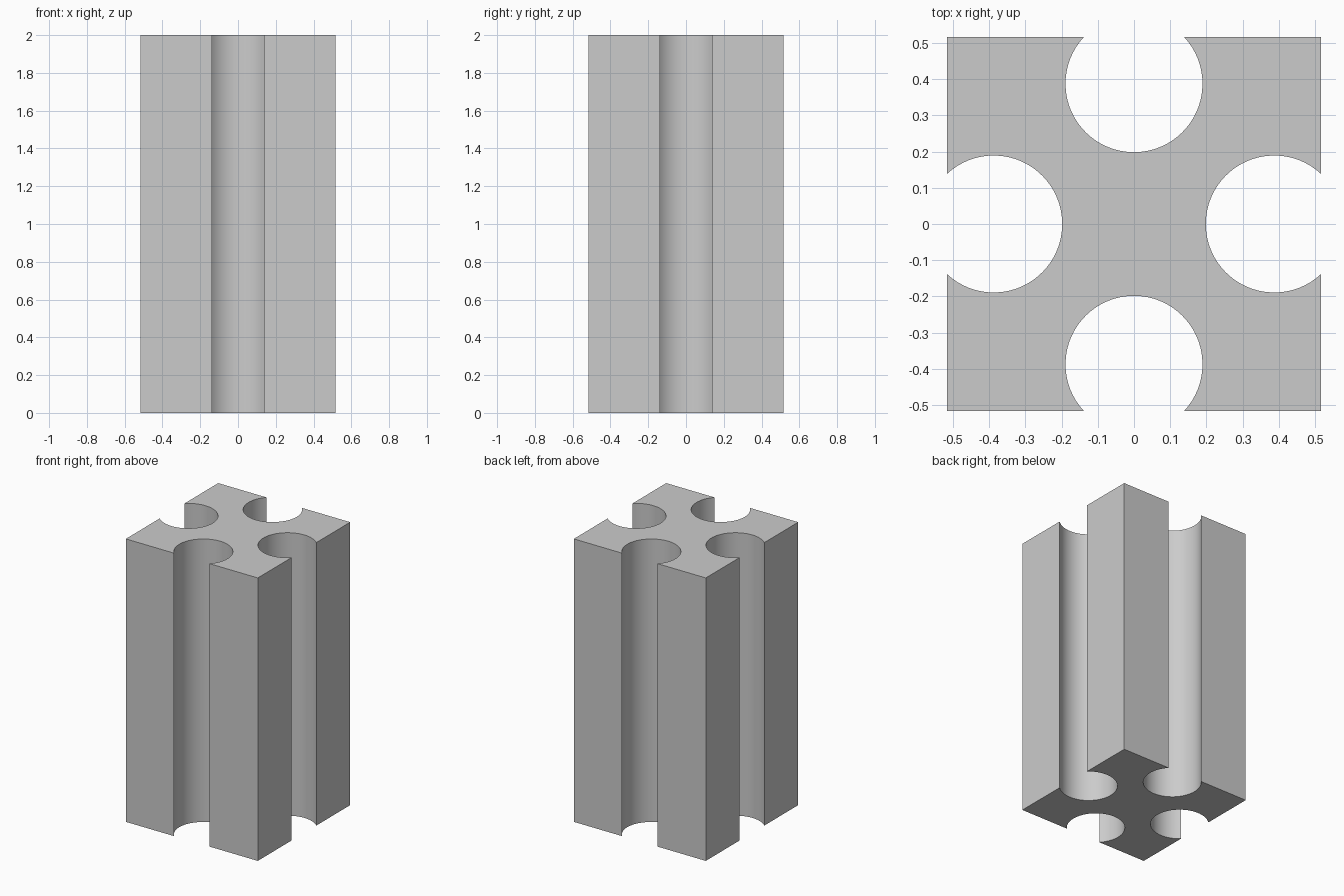
import bpy
import bmesh
import math
from mathutils import Matrix, Vector

HALF = 0.516      # half width of the square section
HEIGHT = 2.0
CENTRE = 0.387    # distance of each groove axis from the middle
RADIUS = 0.189
STEPS = 48        # segments per groove

default = bpy.data.objects.get("Cube")
if default:
    bpy.data.objects.remove(default, do_unlink=True)

# Plain grey material
grey = bpy.data.materials.new("plain_grey")
grey.use_nodes = True
colour = (0.6, 0.6, 0.6, 1)
grey.diffuse_color = colour
grey.node_tree.nodes["Principled BSDF"].inputs["Base Color"].default_value = colour


def side_profile():
    """Front side of the section: corner, then the round groove."""
    mouth = math.acos((HALF - CENTRE) / RADIUS)
    points = [Vector((-HALF, -HALF, 0))]
    for i in range(STEPS + 1):
        a = mouth + (2 * math.pi - 2 * mouth) * i / STEPS
        points.append(Vector((-RADIUS * math.sin(a), -CENTRE - RADIUS * math.cos(a), 0)))
    return points


# Section repeated on four sides, then extruded upwards
bm = bmesh.new()
outline = []
for turn in range(4):
    spin = Matrix.Rotation(turn * math.pi / 2, 3, "Z")
    outline += [bm.verts.new(spin @ p) for p in side_profile()]
base = bm.faces.new(outline)
extruded = bmesh.ops.extrude_face_region(bm, geom=[base], use_keep_orig=True)
top = [v for v in extruded["geom"] if isinstance(v, bmesh.types.BMVert)]
bmesh.ops.translate(bm, verts=top, vec=(0, 0, HEIGHT))
bmesh.ops.recalc_face_normals(bm, faces=bm.faces)

mesh = bpy.data.meshes.new("grooved_column")
bm.to_mesh(mesh)
bm.free()
mesh.materials.append(grey)
column = bpy.data.objects.new("grooved_column", mesh)
bpy.context.collection.objects.link(column)

# Smooth groove walls with sharp rims
bpy.context.view_layer.objects.active = column
column.select_set(True)
bpy.ops.object.shade_smooth_by_angle(angle=math.radians(30))
